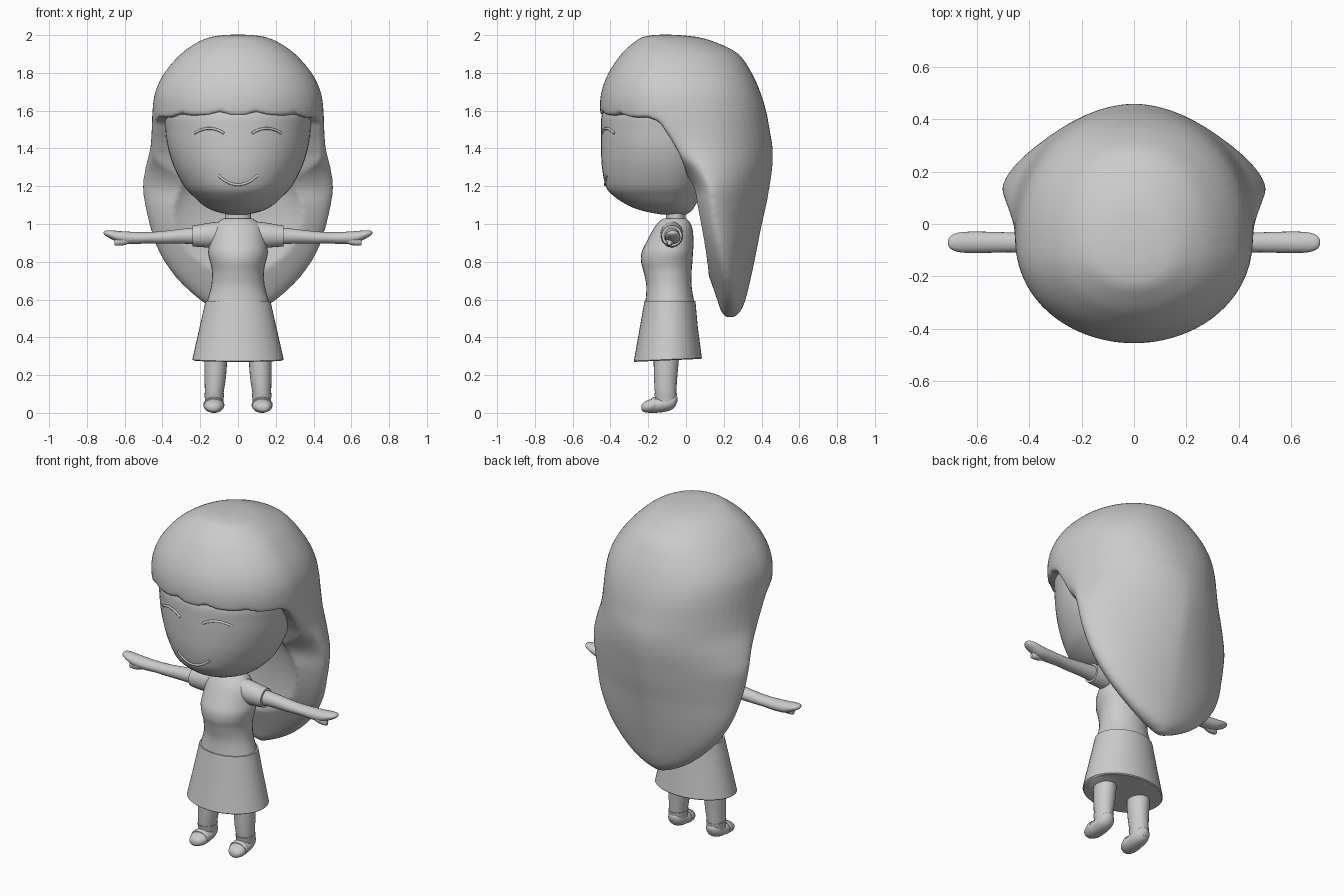
import bpy, bmesh, math
from mathutils import Vector

if "Cube" in bpy.data.objects:
    bpy.data.objects.remove(bpy.data.objects["Cube"])

grey = bpy.data.materials.new("plain grey")
grey.diffuse_color = (0.6, 0.6, 0.6, 1)
grey.use_nodes = True
grey.node_tree.nodes["Principled BSDF"].inputs["Base Color"].default_value = grey.diffuse_color


def spline(rows, steps):
    """Catmull-Rom interpolation between section rows."""
    if steps == 1:
        return rows
    out = []
    for i in range(len(rows) - 1):
        quad = zip(rows[max(i - 1, 0)], rows[i], rows[i + 1], rows[min(i + 2, len(rows) - 1)])
        quad = list(quad)
        for k in range(steps):
            t = k / steps
            out.append([0.5 * (2 * b + (c - a) * t + (2 * a - 5 * b + 4 * c - d) * t * t
                               + (3 * b - a - 3 * c + d) * t ** 3) for a, b, c, d in quad])
    return out + [rows[-1]]


def finish(name, bm, angle=40, mirror=False):
    bmesh.ops.recalc_face_normals(bm, faces=bm.faces)
    mesh = bpy.data.meshes.new(name)
    bm.to_mesh(mesh)
    bm.free()
    mesh.materials.append(grey)
    ob = bpy.data.objects.new(name, mesh)
    bpy.context.collection.objects.link(ob)
    smooth(ob, angle)
    if mirror:
        ob.modifiers.new("Mirror", 'MIRROR')
    return ob


def smooth(ob, angle):
    bpy.ops.object.select_all(action='DESELECT')
    ob.select_set(True)
    bpy.context.view_layer.objects.active = ob
    bpy.ops.object.shade_smooth_by_angle(angle=math.radians(angle))


def skin(name, rings, **kw):
    """Closed tube through rings of points, capped at both ends."""
    bm = bmesh.new()
    loops = [[bm.verts.new(p) for p in ring] for ring in rings]
    n = len(loops[0])
    for a, b in zip(loops, loops[1:]):
        for j in range(n):
            bm.faces.new((a[j], a[(j + 1) % n], b[(j + 1) % n], b[j]))
    bm.faces.new(loops[0])
    bm.faces.new(loops[-1])
    return finish(name, bm, **kw)


def loft(name, place, rows, n=32, steps=4, **kw):
    rings = [[place(r, 2 * math.pi * j / n) for j in range(n)] for r in spline(rows, steps)]
    return skin(name, rings, **kw)


def power(v, e):
    return math.copysign(abs(v) ** e, v)


def body(r, a):      # z, half width, front y, back y, widest y, back exponent
    z, w, yf, yb, yc, p = r
    c, s = math.cos(a), math.sin(a)
    e = 2 / p if s > 0 else 1
    return Vector((w * power(c, e), yc + (yb - yc if s > 0 else yc - yf) * power(s, e), z))


def upright(r, a):   # z, x, x radius, y, y radius
    return Vector((r[1] + r[2] * math.cos(a), r[3] + r[4] * math.sin(a), r[0]))


def sideways(r, a):  # x, z, z radius, y, y radius
    return Vector((r[0], r[3] + r[4] * math.cos(a), r[1] + r[2] * math.sin(a)))


def lengthwise(r, a):  # y, x, x radius, z, z radius
    return Vector((r[1] + r[2] * math.cos(a), r[0], r[3] + r[4] * math.sin(a)))


# Head
head = loft("head", body, [
    (1.05, .05, -.13, .0, -.06, 2), (1.07, .13, -.23, .03, -.07, 2), (1.1, .185, -.31, .05, -.08, 2),
    (1.15, .24, -.385, .08, -.09, 2), (1.2, .285, -.425, .11, -.09, 2), (1.3, .338, -.445, .15, -.09, 2),
    (1.4, .37, -.45, .18, -.09, 2), (1.5, .385, -.45, .2, -.09, 2), (1.6, .388, -.44, .2, -.09, 2),
    (1.75, .32, -.36, .2, -.09, 2)], n=48)

# Hair: one smooth mass, later cut open around the face
hair = loft("hair", body, [
    (.505, .02, .21, .255, .24, 1.9), (.54, .105, .185, .29, .24, 1.9), (.6, .205, .165, .315, .235, 1.8),
    (.7, .315, .13, .34, .22, 1.7), (.8, .39, .095, .362, .2, 1.65), (.9, .44, .065, .382, .18, 1.6),
    (1.0, .47, .04, .402, .16, 1.57), (1.1, .493, .025, .425, .145, 1.55), (1.2, .505, .015, .443, .13, 1.57),
    (1.3, .49, -.07, .457, .09, 1.7), (1.4, .465, -.28, .459, .04, 1.85), (1.5, .457, -.43, .443, -.02, 2.05),
    (1.6, .453, -.455, .424, -.07, 2.2), (1.7, .438, -.448, .393, -.09, 2.25), (1.8, .39, -.41, .348, -.1, 2.2),
    (1.9, .303, -.343, .278, -.1, 2.1), (1.96, .218, -.278, .163, -.1, 2), (1.99, .145, -.23, .06, -.11, 2),
    (2.002, .06, -.16, -.06, -.11, 2)], n=56)

# Face opening with a scalloped fringe edge
hairline = [(-.7, 1.6), (-.4, 1.595), (-.28, 1.58), (-.2, 1.565), (-.14, 1.54), (-.08, 1.45), (-.035, 1.37),
            (0, 1.28), (.018, 1.18), (.02, 1.05), (.02, .3), (-.7, .3)]
rings = []
for i in range(141):
    x = -.7 + 1.4 * i / 140
    dip = .02 * abs(math.cos(math.pi * x / .2)) ** .7
    rings.append([(x, y, z - (dip if z > 1.57 else 0)) for y, z in hairline])
opening = skin("face_opening_cutter", rings)

# Shallow hollow inside the long hair behind the body
bm = bmesh.new()
bmesh.ops.create_uvsphere(bm, u_segments=40, v_segments=24, radius=1)
for v in bm.verts:
    v.co = Vector((v.co.x * .41, v.co.y * .14, .95 + v.co.z * .4))
hollow = finish("hair_hollow_cutter", bm)

for cutter in (opening, hollow):
    m = hair.modifiers.new("Cut", 'BOOLEAN')
    m.operation, m.solver, m.object = 'DIFFERENCE', 'EXACT', cutter
    bpy.context.view_layer.objects.active = hair
    bpy.ops.object.modifier_apply(modifier=m.name)
    bpy.data.objects.remove(cutter)

# Soften the cut edges into rounded locks
m = hair.modifiers.new("Remesh", 'REMESH')
m.mode, m.voxel_size = 'VOXEL', .01
bpy.ops.object.modifier_apply(modifier=m.name)
m = hair.modifiers.new("Soften", 'SMOOTH')
m.factor, m.iterations = .5, 14
bpy.ops.object.modifier_apply(modifier=m.name)
smooth(hair, 80)

# Closed eyes and smile, laid on the face surface
bpy.context.view_layer.update()


def face_line(name, points):
    pts = []
    for x, z in points:
        hit, loc, _, _ = head.ray_cast((x, -2, z), (0, 1, 0))
        pts.append(loc if hit else Vector((x, -.44, z)))
    cu = bpy.data.curves.new(name, 'CURVE')
    cu.dimensions, cu.bevel_depth, cu.bevel_resolution, cu.use_fill_caps = '3D', .007, 2, True
    sp = cu.splines.new('POLY')
    sp.points.add(len(pts) - 1)
    for p, q in zip(sp.points, pts):
        p.co = (*q, 1)
    cu.materials.append(grey)
    bpy.context.collection.objects.link(bpy.data.objects.new(name, cu))


steps = [-1 + i / 8 for i in range(17)]
for side, word in ((-1, "left"), (1, "right")):
    face_line(word + "_eye", [(side * .152 + .078 * t, 1.506 - .026 * t * t) for t in steps])
face_line("smile", [(.105 * t, 1.208 + .05 * t * t) for t in steps])

# Neck and dress
loft("neck", upright, [(.98, 0, .08, -.055, .06), (1.03, 0, .07, -.055, .052), (1.1, 0, .072, -.055, .055)])
loft("dress_top", body, [
    (1.03, .075, -.12, .0, -.06, 2), (1.01, .105, -.145, .02, -.07, 2), (.97, .135, -.175, .035, -.075, 2),
    (.9, .15, -.212, .04, -.08, 2), (.85, .158, -.235, .037, -.08, 2), (.8, .148, -.238, .034, -.09, 2),
    (.75, .138, -.225, .03, -.09, 2), (.67, .142, -.21, .03, -.09, 2), (.585, .166, -.215, .044, -.09, 2)])
skirt = loft("skirt", body, [(.592, .172, -.22, .05, -.09, 2), (.45, .204, -.245, .063, -.09, 2),
                             (.275, .242, -.276, .084, -.095, 2), (.27, .236, -.271, .079, -.095, 2)],
             n=40, steps=1)
for v in skirt.data.vertices:   # hem rises slightly towards the back
    if v.co.z < .3:
        v.co.z += .016 * (v.co.y + .276) / .36

# Arms, mirrored
loft("sleeves", sideways, [(.06, .95, .066, -.075, .06), (.14, .942, .066, -.075, .06),
                           (.2, .938, .06, -.075, .057), (.24, .937, .055, -.075, .054)], n=24, mirror=True)
loft("arms", sideways, [
    (.2, .938, .046, -.075, .043), (.3, .935, .039, -.073, .04), (.4, .929, .033, -.072, .038),
    (.48, .927, .03, -.07, .038), (.55, .926, .032, -.07, .04), (.62, .93, .032, -.07, .041),
    (.67, .943, .023, -.07, .037), (.7, .951, .014, -.07, .025), (.711, .953, .004, -.07, .008)],
    n=20, mirror=True)
loft("thumbs", sideways, [(.53, .925, .012, -.08, .015), (.6, .912, .024, -.085, .022),
                          (.64, .906, .021, -.086, .019), (.655, .9, .012, -.088, .01)], n=14, mirror=True)

# Legs and shoes, mirrored
loft("legs", upright, [(.33, .118, .06, -.102, .068), (.27, .118, .06, -.105, .066), (.18, .121, .056, -.108, .061),
                       (.1, .126, .049, -.108, .056), (.04, .126, .045, -.105, .05)], n=24, mirror=True)
loft("shoe_collars", upright, [(.04, .126, .046, -.105, .052), (.08, .126, .05, -.107, .057),
                               (.104, .126, .053, -.108, .06)], n=24, mirror=True)
loft("shoes", lengthwise, [
    (-.236, .132, .01, .028, .009), (-.226, .131, .034, .03, .024), (-.19, .128, .052, .036, .036),
    (-.14, .126, .051, .042, .04), (-.09, .126, .047, .052, .041), (-.06, .126, .035, .064, .034),
    (-.045, .126, .01, .072, .01)], n=24, mirror=True)
loft("shoe_straps", lengthwise, [(-.185, .128, .054, .04, .037), (-.175, .128, .056, .042, .04),
                                 (-.16, .127, .054, .044, .04)], n=24, mirror=True)
